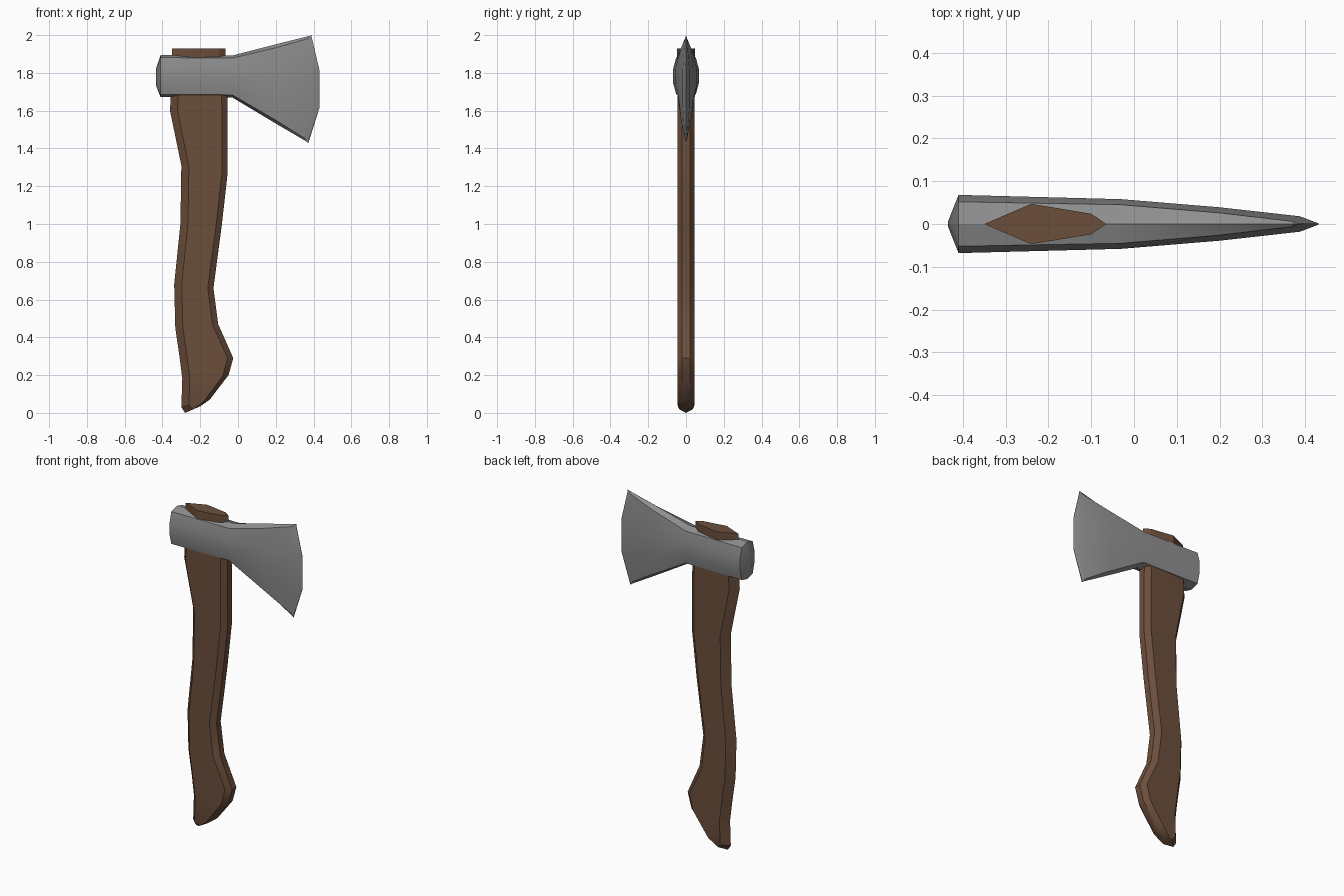
import bpy, bmesh, math

if "Cube" in bpy.data.objects:
    bpy.data.objects.remove(bpy.data.objects["Cube"])


def material(name, rgb):
    m = bpy.data.materials.new(name)
    m.diffuse_color = (*rgb, 1)
    m.use_nodes = True
    m.node_tree.nodes["Principled BSDF"].inputs["Base Color"].default_value = m.diffuse_color
    return m


steel = material("grey steel", (0.27, 0.27, 0.27))
wood = material("brown wood", (0.15, 0.078, 0.045))


def loft(name, rings, mat, angle):
    """Skin a list of equal-length closed rings and cap both ends."""
    bm = bmesh.new()
    loops = [[bm.verts.new(p) for p in ring] for ring in rings]
    n = len(loops[0])
    for a, b in zip(loops, loops[1:]):
        for i in range(n):
            j = (i + 1) % n
            bm.faces.new((a[i], a[j], b[j], b[i]))
    bm.faces.new(loops[0][::-1])
    bm.faces.new(loops[-1])
    bmesh.ops.recalc_face_normals(bm, faces=bm.faces)
    me = bpy.data.meshes.new(name)
    bm.to_mesh(me)
    bm.free()
    me.materials.append(mat)
    ob = bpy.data.objects.new(name, me)
    bpy.context.collection.objects.link(ob)
    bpy.ops.object.select_all(action='DESELECT')
    ob.select_set(True)
    bpy.context.view_layer.objects.active = ob
    bpy.ops.object.shade_smooth_by_angle(angle=math.radians(angle))
    return ob


# Handle: tilted rings from a back point (xl, zl) to a front point (xr, zr)
def handle_ring(xl, zl, xr, zr, s=1.0):
    w = xr - xl
    back, front = 0.04 / w, 1 - 0.03 / w
    pts = [(0, 0), (back, 0.045), (front, 0.045), (1, 0.02),
           (1, -0.02), (front, -0.045), (back, -0.045)]
    return [(xl + t * w, y * s, zl + t * (zr - zl)) for t, y in pts]


profile = [(-.35, 1.80, -.06, 1.80), (-.36, 1.60, -.055, 1.60),
           (-.30, 1.31, -.055, 1.27), (-.305, 1.0, -.085, 1.0),
           (-.338, .68, -.13, .66), (-.332, .45, -.105, .47),
           (-.31, .30, -.025, .29), (-.295, .18, -.05, .20),
           (-.30, .03, -.15, .07), (-.28, 0, -.20, .035, .75)]
loft("handle", [handle_ring(*p) for p in profile], wood, 30)

# Handle end showing above the head
outline = [(-.35, 0), (-.24, .047), (-.10, .024), (-.065, 0), (-.10, -.024), (-.24, -.047)]
loft("handle_top", [[(x, y, z) for x, y in outline] for z in (1.84, 1.93)], wood, 25)


# Axe head: rings across x, from the poll to the cutting edge
def head_ring(xt, xm, xb, zt, zb, ys, ym, drop):
    h = zt - zb
    half = [(xt, ys, zt - drop), (xm, ym, zb + .67 * h),
            (xm, ym, zb + .33 * h), (xb, ys, zb + drop)]
    return ([(xt, 0, zt)] + half + [(xb, 0, zb)]
            + [(x, -y, z) for x, y, z in reversed(half)])


sections = [(-.433, -.435, -.433, 1.825, 1.73, .004, .005, .01),
            (-.41, -.41, -.41, 1.895, 1.672, .052, .068, .014),
            (-.03, -.03, -.03, 1.892, 1.67, .045, .058, .014),
            (.20, .20, .20, 1.951, 1.532, .026, .039, .018),
            (.372, .388, .357, 1.994, 1.44, .006, .018, .012),
            (.39, .432, .372, 2.0, 1.428, .0008, .001, .01)]
loft("axe_head", [head_ring(*s) for s in sections], steel, 25)
